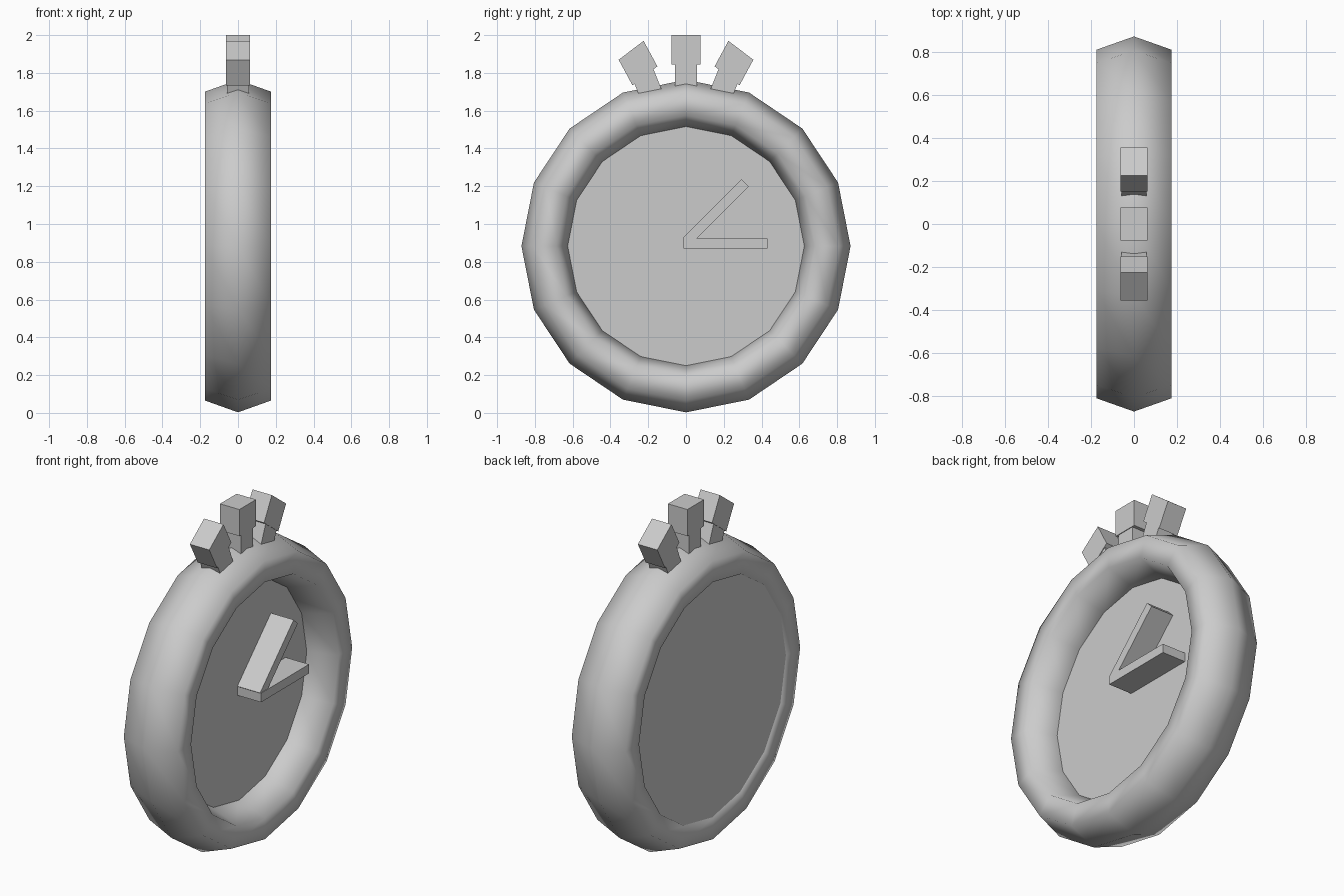
import bpy, math
from mathutils import Vector, Matrix

if "Cube" in bpy.data.objects:
    bpy.data.objects.remove(bpy.data.objects["Cube"])

CZ = 0.883          # height of the watch centre
Y_SQUASH = 0.99


def slab(name, centre, across, along, x0, x1):
    """Box spanning x0..x1 whose (y, z) outline is a parallelogram."""
    c, a, b = Vector(centre), Vector(across) / 2, Vector(along) / 2
    outline = [c - a - b, c + a - b, c + a + b, c - a + b]
    verts = [(x, p.x, p.y) for x in (x0, x1) for p in outline]
    faces = [(0, 1, 2, 3), (7, 6, 5, 4)]
    faces += [(i, i + 4, (i + 1) % 4 + 4, (i + 1) % 4) for i in range(4)]
    mesh = bpy.data.meshes.new(name)
    mesh.from_pydata(verts, [], faces)
    # outward normals, whichever way the outline winds
    if a.cross(b) > 0:
        mesh.flip_normals()
        if mesh.polygons[0].normal.x > 0:
            mesh.flip_normals()
    elif mesh.polygons[0].normal.x > 0:
        mesh.flip_normals()
    obj = bpy.data.objects.new(name, mesh)
    bpy.context.collection.objects.link(obj)
    return obj


def turn_to_x(obj, scale):
    """Apply scale and point the local z axis along world x."""
    m = Matrix.Rotation(math.pi / 2, 4, 'Y') @ Matrix.Diagonal((*scale, 1))
    obj.data.transform(m)


# Case: smooth low-poly ring, stretched along its axis
bpy.ops.mesh.primitive_torus_add(major_segments=16, minor_segments=6,
                                 major_radius=0.755, minor_radius=0.125,
                                 location=(0, 0, CZ))
case = bpy.context.object
case.name = "case_ring"
turn_to_x(case, (1, Y_SQUASH, 1.617))
bpy.ops.object.shade_smooth()

# Dial: thick plate filling the back half of the ring
bpy.ops.mesh.primitive_cylinder_add(vertices=16, radius=0.70, depth=0.178,
                                    location=(-0.081, 0, CZ))
dial = bpy.context.object
dial.name = "dial"
turn_to_x(dial, (1, Y_SQUASH, 1))
dial.data.transform(Matrix.Rotation(math.pi / 16 * 2, 4, 'X'))

# Hands
slab("long_hand", (0.208, 0.897), (0.445, 0), (0, 0.053), 0.0, 0.160)
d = math.sqrt(0.5)
slab("diagonal_hand", (0.157, 1.062), (0.44 * d, 0.44 * d),
     (-0.053 * d, 0.053 * d), 0.0, 0.156)

# Centre button
slab("top_button_stem", (0, 1.775), (0.114, 0), (0, 0.15), -0.059, 0.059)
slab("top_button", (0, 1.922), (0.154, 0), (0, 0.156), -0.063, 0.063)

# Slanted side buttons, mirrored
for side, s in (("left", -1), ("right", 1)):
    slab(side + "_button_stem", (s * 0.204, 1.735), (s * 0.102, -0.074),
         (s * 0.052, 0.13), -0.059, 0.059)
    slab(side + "_button", (s * 0.254, 1.852), (s * 0.132, -0.100),
         (s * 0.073, 0.135), -0.063, 0.063)
